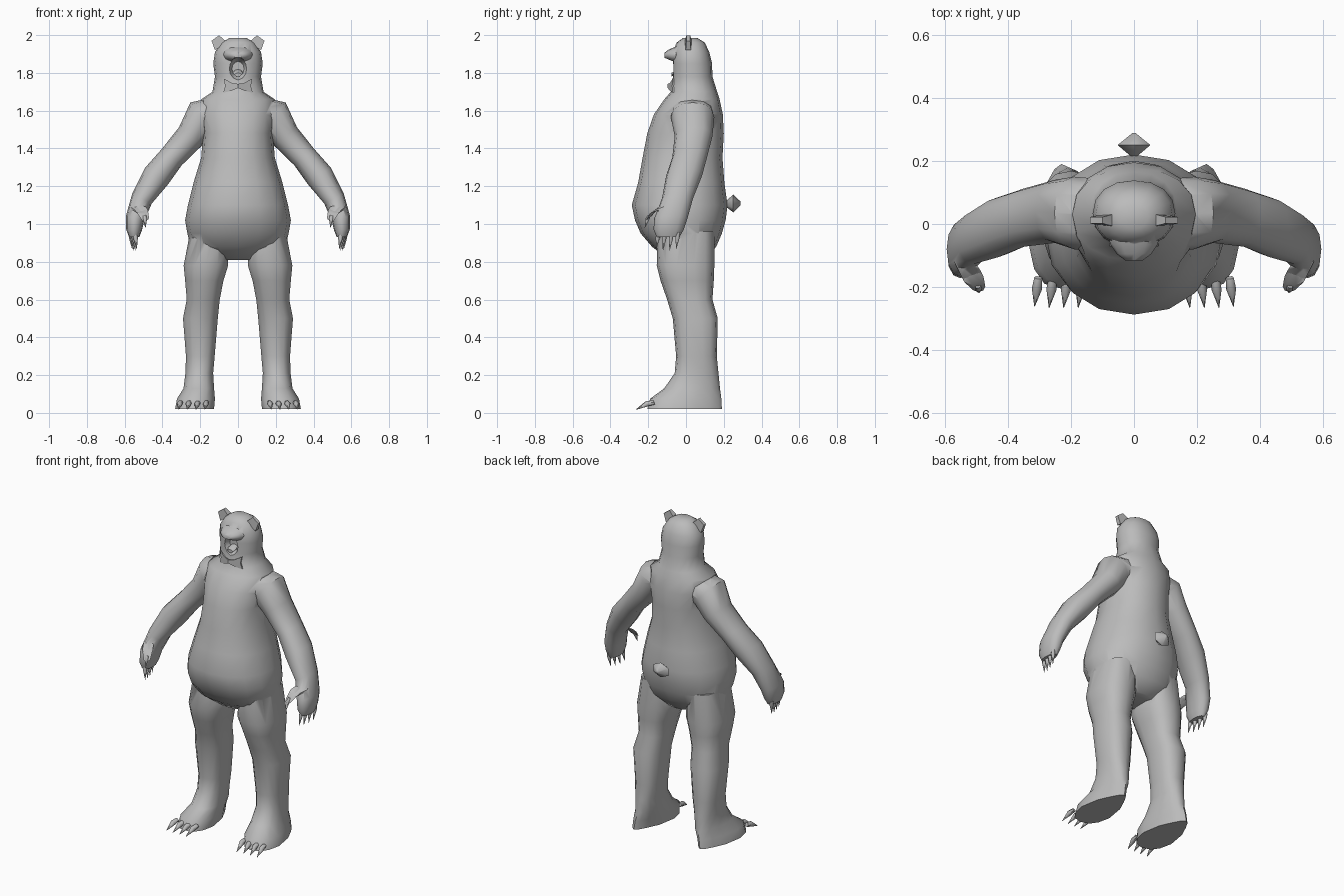
import bpy, bmesh, math
from mathutils import Vector

if "Cube" in bpy.data.objects:
    bpy.data.objects.remove(bpy.data.objects["Cube"])

grey = bpy.data.materials.new("grey_fur")
grey.diffuse_color = (0.5, 0.5, 0.5, 1)
grey.use_nodes = True
grey.node_tree.nodes["Principled BSDF"].inputs["Base Color"].default_value = grey.diffuse_color


def finish(name, bm, angle=50):
    bmesh.ops.recalc_face_normals(bm, faces=bm.faces)
    me = bpy.data.meshes.new(name)
    bm.to_mesh(me)
    bm.free()
    me.materials.append(grey)
    ob = bpy.data.objects.new(name, me)
    bpy.context.collection.objects.link(ob)
    smooth(ob, angle)
    return ob


def smooth(ob, angle):
    bpy.ops.object.select_all(action='DESELECT')
    ob.select_set(True)
    bpy.context.view_layer.objects.active = ob
    bpy.ops.object.shade_smooth_by_angle(angle=math.radians(angle))


def skin(name, rings, angle=50):
    """Join rings of points into a closed tube."""
    bm = bmesh.new()
    loops = [[bm.verts.new(p) for p in r] for r in rings]
    n = len(loops[0])
    for a, b in zip(loops, loops[1:]):
        for i in range(n):
            bm.faces.new((a[i], a[(i + 1) % n], b[(i + 1) % n], b[i]))
    bm.faces.new(loops[0])
    bm.faces.new(loops[-1])
    return finish(name, bm, angle)


def oval(n, power=2.0):
    out = []
    for i in range(n):
        a = 2 * math.pi * (i + 0.5 * (n % 4 != 0)) / n
        c, s = math.cos(a), math.sin(a)
        out.append((math.copysign(abs(c) ** (2 / power), c),
                    math.copysign(abs(s) ** (2 / power), s)))
    return out


def level(z, x0, x1, y0, y1, n=16, power=2.2, taper=0.0):
    """Horizontal ring; taper widens the front and narrows the back."""
    return [((x0 + x1) / 2 + (x1 - x0) / 2 * u * (1 - taper * max(0, v)),
             (y0 + y1) / 2 + (y1 - y0) / 2 * v, z) for u, v in oval(n, power)]


def claw(name, base, tip, r):
    base, tip = Vector(base), Vector(tip)
    d = (tip - base).normalized()
    u = d.cross(Vector((1, 0, 0.1))).normalized()
    w = d.cross(u)
    rings = []
    for t, k in ((0, 0.8), (0.4, 1), (1, 0.06)):
        c = base.lerp(tip, t) + Vector((0, 0, 0.008 * (t == 0.4)))
        rings.append([c + r * k * (u * a + w * b) for a, b in oval(6)])
    return skin(name, rings, 60)


def boolean(ob, other, op):
    m = ob.modifiers.new(op.lower(), 'BOOLEAN')
    m.operation, m.object, m.solver = op, other, 'EXACT'
    bpy.context.view_layer.objects.active = ob
    bpy.ops.object.modifier_apply(modifier=m.name)
    bpy.data.objects.remove(other)


# torso and head in one loft: z, half width, front y, back y
trunk = [(.81, .10, -.09, .10), (.88, .25, -.18, .16), (.95, .268, -.24, .19),
         (1.02, .28, -.27, .21), (1.10, .265, -.287, .22), (1.22, .235, -.253, .203),
         (1.35, .195, -.23, .193), (1.48, .185, -.205, .20), (1.58, .20, -.17, .195),
         (1.66, .195, -.115, .178), (1.70, .135, -.08, .165), (1.78, .122, -.073, .14),
         (1.85, .131, -.073, .138), (1.91, .122, -.07, .123), (1.96, .088, -.05, .10),
         (1.985, .045, -.015, .06)]
body = skin("bear_body", [level(z, -w, w, f, b) for z, w, f, b in trunk])

# leg and foot: z, inner x, outer x, front y, back y, heel taper
LEG = [(.96, .06, .255, -.15, .15, 0), (.78, .05, .29, -.155, .15, 0),
       (.70, .075, .282, -.135, .147, 0), (.60, .095, .273, -.10, .14, 0),
       (.50, .105, .293, -.07, .168, 0), (.30, .122, .277, -.052, .163, 0),
       (.21, .13, .28, -.06, .172, .2), (.13, .125, .29, -.115, .18, .4),
       (.075, .12, .325, -.19, .187, .6), (.02, .125, .335, -.205, .19, .65)]
# arm: centre x, y, z, radius across, radius in depth
ARM = [(.08, .03, 1.60, .08, .11), (.19, .035, 1.565, .10, .115),
       (.25, .04, 1.465, .078, .10), (.35, .02, 1.355, .068, .092),
       (.43, -.01, 1.255, .075, .095), (.508, -.045, 1.135, .058, .082),
       (.545, -.08, 1.03, .05, .088), (.55, -.092, .97, .042, .08),
       (.55, -.095, .93, .027, .06)]


def arm_rings(s):
    rings = []
    for i, (x, y, z, r, d) in enumerate(ARM):
        a, b = ARM[max(0, i - 1)], ARM[min(len(ARM) - 1, i + 1)]
        t = Vector((b[0] - a[0], 0, b[2] - a[2])).normalized()
        side = Vector((-t.z, 0, t.x))
        rings.append([(s * (x + side.x * r * u), y + d * v, z + side.z * r * u)
                      for u, v in oval(12, 2.2)])
    return rings


for s in (-1, 1):
    tag = "left" if s > 0 else "right"
    leg = skin("leg", [[(s * p[0], p[1], p[2]) for p in
               level(z, i, o, f, b, 14, 2.5, t)] for z, i, o, f, b, t in LEG])
    boolean(body, leg, 'UNION')
    boolean(body, skin("arm", arm_rings(s)), 'UNION')
    # thumb
    thumb = [(.54, -.12, 1.09, .03), (.512, -.165, 1.075, .035), (.493, -.198, 1.03, .022)]
    boolean(body, skin("thumb", [[(s * (x + r * u), y + r * v * .8, z + r * v * .6)
            for u, v in oval(8)] for x, y, z, r in thumb]), 'UNION')
    claw(tag + "_thumb_claw", (s * .495, -.195, 1.045), (s * .49, -.218, .98), .012)
    # toes and finger claws
    for i in range(4):
        x = .165 + .046 * i
        claw(f"{tag}_toe_claw_{i}", (s * x, -.17, .055),
             (s * (x + .012), -.265 + .004 * (i == 3), .018), .016)
        y = -.04 - .035 * i
        claw(f"{tag}_finger_claw_{i}", (s * (.568 - .007 * i), y, .955),
             (s * (.56 - .008 * i), y - .012, .868 - .008 * (i in (1, 2))), .013)
    # ear: slanted thin wedge
    ear = [(.082, 1.945, .012), (.07, 1.972, .018), (.10, 1.999, .010),
           (.14, 1.97, .010), (.122, 1.92, .014)]
    skin(tag + "_ear", [[(s * x, .012 + k * d, z) for x, z, d in ear]
                        for k in (-1, 1)], 30)

# muzzle: y, half width, bottom z, top z
muzzle = [(-.02, .085, 1.85, 1.955), (-.065, .075, 1.855, 1.935),
          (-.095, .055, 1.868, 1.922), (-.115, .028, 1.88, 1.905)]
boolean(body, skin("muzzle", [[(w * u, y, (a + b) / 2 + (b - a) / 2 * v)
        for u, v in oval(12)] for y, w, a, b in muzzle]), 'UNION')

# open mouth
mouth = [(-.2, .05), (-.075, .05), (-.035, .032)]
boolean(body, skin("mouth", [[(w * u, y, 1.822 + w * 1.2 * v)
        for u, v in oval(12)] for y, w in mouth]), 'DIFFERENCE')
smooth(body, 50)

# tongue
skin("tongue", [[(w * u, y, z + .01 * v) for u, v in oval(8)] for y, z, w in
                ((-.03, 1.81, .02), (-.06, 1.80, .028), (-.078, 1.79, .018))])

# bow tie plates
for s in (-1, 1):
    wing = [(.0, 1.72), (.0, 1.742), (.03, 1.745), (.075, 1.77), (.068, 1.73),
            (.078, 1.695), (.035, 1.705)]
    skin("bow_wing", [[(s * x, y + x * .35, z) for x, z in wing]
                      for y in (-.097, -.089)], 30)

# tail: small faceted tuft
tail = [(.215, .012, 1.088, 1.125), (.25, .06, 1.062, 1.155), (.288, .006, 1.10, 1.12)]
skin("tail", [[(w * u, y, (a + b) / 2 + (b - a) / 2 * v)
     for u, v in oval(6)] for y, w, a, b in tail], 60)
